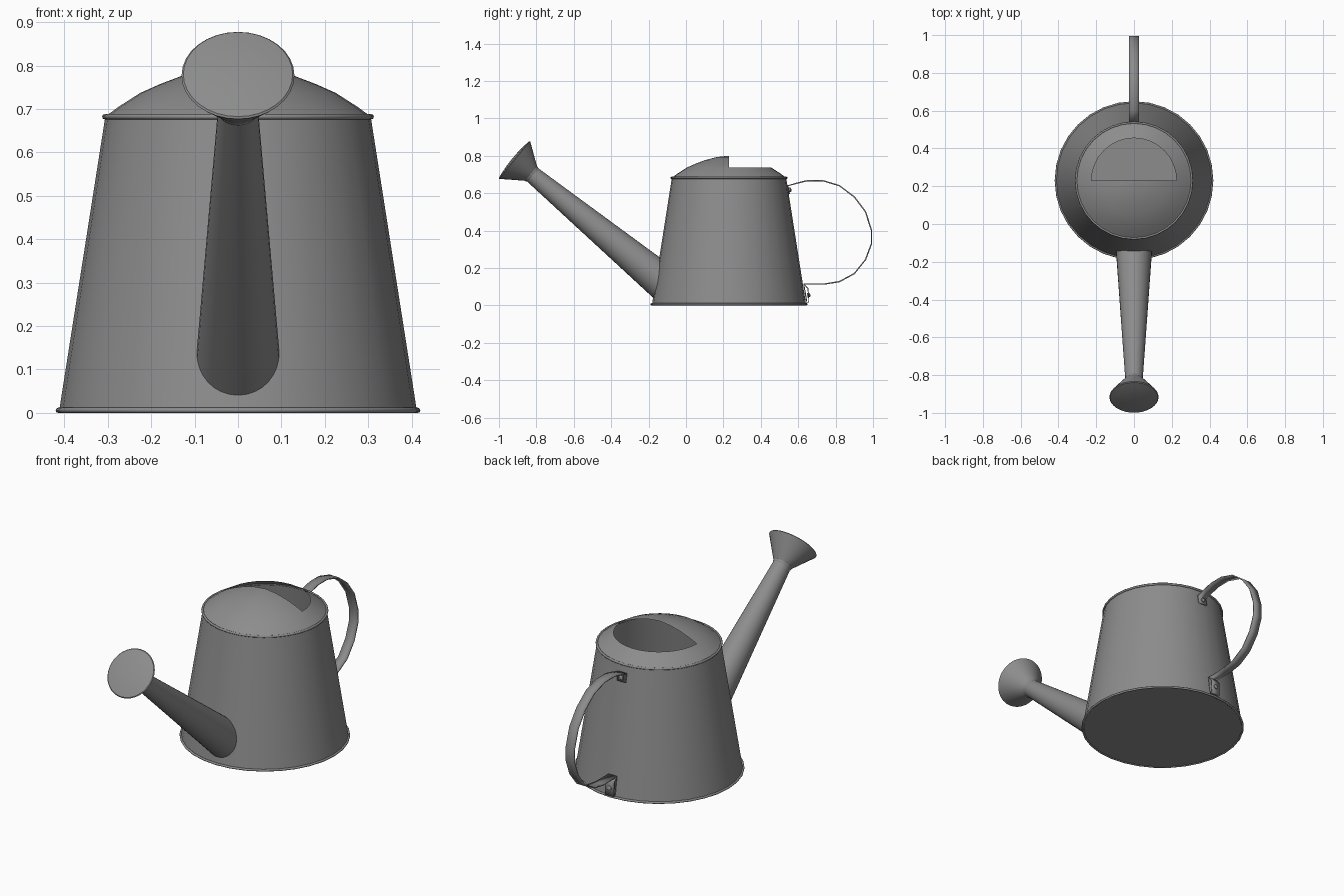
import bpy, bmesh, math
from mathutils import Vector, Quaternion

if "Cube" in bpy.data.objects:
    bpy.data.objects.remove(bpy.data.objects["Cube"])

CY = 0.23            # body axis
SIDES = 32
R0, R1, H = 0.412, 0.306, 0.68

metal = bpy.data.materials.new("grey metal")
metal.use_nodes = True
grey = (0.26, 0.265, 0.26, 1)
metal.diffuse_color = grey
metal.node_tree.nodes["Principled BSDF"].inputs["Base Color"].default_value = grey


def finish(name, bm, angle=35, normals=True):
    if normals:
        bmesh.ops.recalc_face_normals(bm, faces=bm.faces)
    me = bpy.data.meshes.new(name)
    bm.to_mesh(me)
    bm.free()
    ob = bpy.data.objects.new(name, me)
    bpy.context.collection.objects.link(ob)
    me.materials.append(metal)
    bpy.ops.object.select_all(action="DESELECT")
    ob.select_set(True)
    bpy.context.view_layer.objects.active = ob
    bpy.ops.object.shade_smooth_by_angle(angle=math.radians(angle))
    return ob


def revolve(bm, profile, start=0, sweep=math.tau, sides=SIDES):
    """Sweep (radius, height) points round z, from outside bottom upward."""
    full = sweep > 6.28
    rings = []
    for r, z in profile:
        rings.append([bm.verts.new((r * math.cos(start + sweep * i / sides),
                                    r * math.sin(start + sweep * i / sides), z))
                      for i in range(sides if full else sides + 1)])
    for a, b in zip(rings, rings[1:]):
        n = len(a)
        for i in range(n if full else n - 1):
            j = (i + 1) % n
            bm.faces.new((a[i], a[j], b[j], b[i]))
    bmesh.ops.remove_doubles(bm, verts=bm.verts, dist=0.0005)
    return rings


def place(bm, origin, direction=(0, 0, 1)):
    q = Vector((0, 0, 1)).rotation_difference(Vector(direction))
    for v in bm.verts:
        v.co = q @ v.co + Vector(origin)


# Tapered body with closed floor
bm = bmesh.new()
revolve(bm, [(0, 0.004), (R0, 0.004), (R1, H)])
place(bm, (0, CY, 0))
finish("body", bm, normals=False)

# Rolled rings at the foot and the top
for name, r, z, t in (("foot_ring", 0.414, 0.006, 0.006), ("top_ring", 0.307, 0.682, 0.006)):
    bm = bmesh.new()
    revolve(bm, [(r + t * math.cos(math.tau * k / 8), z + t * math.sin(math.tau * k / 8))
                 for k in range(9)])
    place(bm, (0, CY, 0))
    finish(name, bm, 60)

# Lid: half dome in front, sloping collar round the filling hole behind
bm = bmesh.new()
dome = [(0.305, 0.683), (0.275, 0.705), (0.225, 0.737), (0.18, 0.757),
        (0.13, 0.776), (0.065, 0.793), (0, 0.80)]
revolve(bm, dome, math.pi, math.pi, 16)
revolve(bm, dome[:3], 0, math.pi, 16)
place(bm, (0, CY, 0))
finish("lid", bm, normals=False)

# Spout, its root trimmed to the body wall
tip = Vector((0, -0.825, 0.702))
axis = Vector((0, -0.772, 0.636)).normalized()
bm = bmesh.new()
length = 0.86
root, end = revolve(bm, [(0.094, -length), (0.046, 0)])
place(bm, tip, axis)
for a, b in zip(root, end):
    d = (a.co - b.co).normalized()
    lo, hi = 0.5, 1.2
    for _ in range(30):
        mid = (lo + hi) / 2
        p = b.co + d * mid
        wall = R0 + (R1 - R0) * p.z / H
        if math.hypot(p.x, p.y - CY) > wall:
            lo = mid
        else:
            hi = mid
    a.co = b.co + d * lo
finish("spout", bm)

# Sprinkler rose with a gently domed face
bm = bmesh.new()
revolve(bm, [(0.044, -0.012), (0.05, -0.002), (0.05, 0.004), (0.126, 0.112), (0.13, 0.118),
             (0.126, 0.122), (0.09, 0.128), (0.045, 0.132), (0, 0.133)])
place(bm, tip, axis)
finish("rose", bm)


def strip(name, path, half, thick):
    """Flat band following (y, z) points."""
    bm = bmesh.new()
    pairs = [[bm.verts.new((s * half, y, z)) for s in (-1, 1)] for y, z in path]
    for a, b in zip(pairs, pairs[1:]):
        bm.faces.new((a[0], a[1], b[1], b[0]))
    ob = finish(name, bm)
    mod = ob.modifiers.new("thickness", "SOLIDIFY")
    mod.thickness = thick
    mod.offset = 0
    return ob


# Band handle: bent tabs at both ends joined by a round bow
bow = [(0.545, 0.64), (0.60, 0.655), (0.65, 0.667), (0.73, 0.667), (0.82, 0.64), (0.90, 0.58),
       (0.96, 0.50), (0.992, 0.40), (0.992, 0.33), (0.96, 0.245), (0.90, 0.17),
       (0.82, 0.127), (0.74, 0.114), (0.63, 0.114)]
strip("handle", [(0.553, 0.595)] + bow + [(0.645, 0.02)], 0.026, 0.007)

# Folded lower bracket and rivets
strip("lower_bracket", [(0.632, 0.112), (0.652, 0.09), (0.657, 0.018), (0.645, 0.016)], 0.026, 0.005)
lean = Vector((0, H, R0 - R1)).normalized()
for name, y, z in (("upper_rivet", 0.553, 0.617), ("lower_rivet", 0.654, 0.055)):
    bm = bmesh.new()
    revolve(bm, [(0.012, -0.006), (0.012, 0.006), (0.007, 0.01), (0, 0.011)], sides=12)
    place(bm, (0, y, z), lean)
    finish(name, bm)
